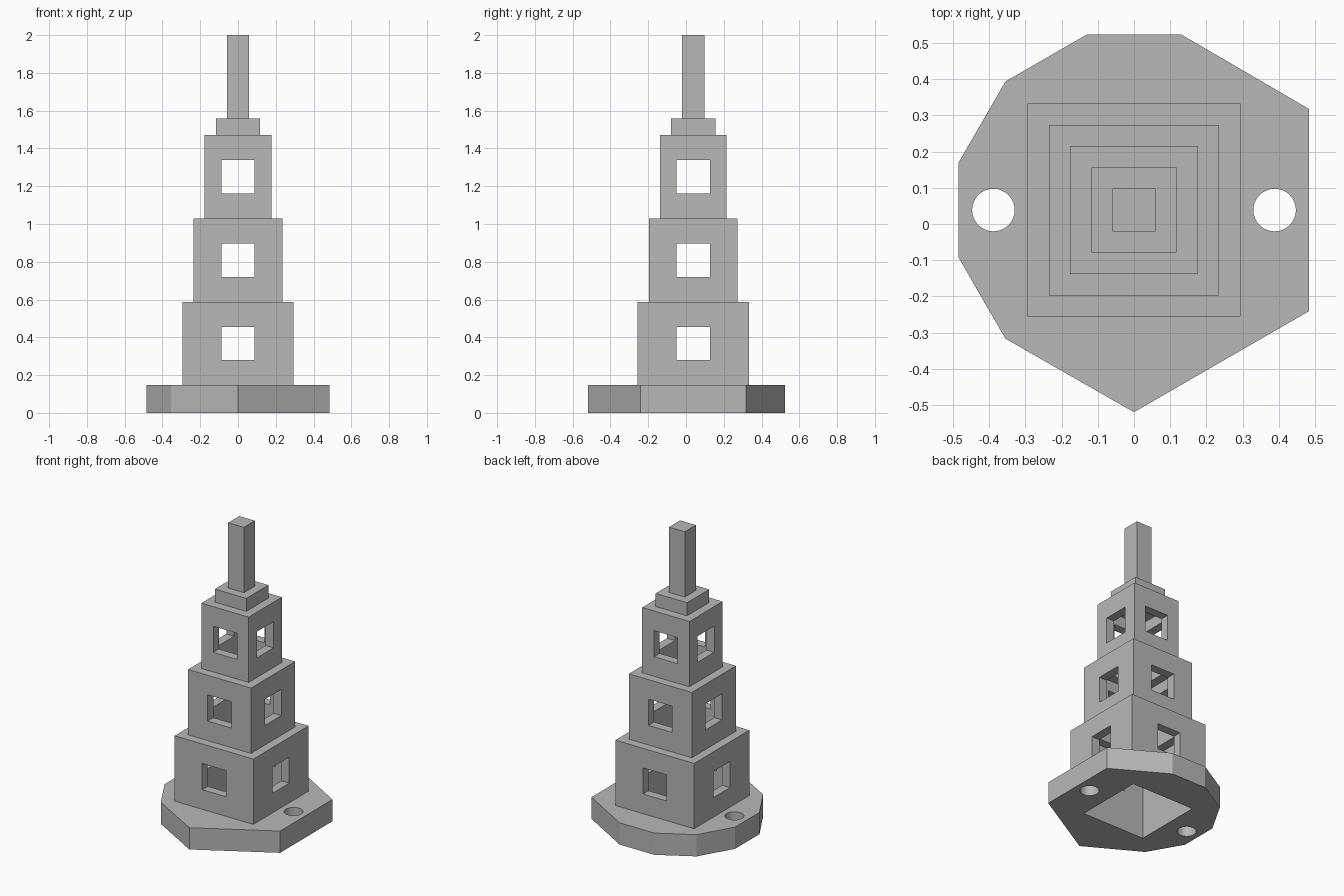
import bpy, bmesh, math
from mathutils import Vector

if "Cube" in bpy.data.objects:
    bpy.data.objects.remove(bpy.data.objects["Cube"])

U = 2 / 34            # module that all sizes are multiples of
CY = 0.0385           # tower axis in y
BASE = 2.5 * U        # plate thickness
TIER = 7.5 * U        # storey height

grey = bpy.data.materials.new("plain_grey")
grey.use_nodes = True
colour = (0.48, 0.48, 0.48, 1)
grey.diffuse_color = colour
grey.node_tree.nodes["Principled BSDF"].inputs["Base Color"].default_value = colour


def make_object(name, bm):
    bmesh.ops.recalc_face_normals(bm, faces=bm.faces[:])
    mesh = bpy.data.meshes.new(name)
    bm.to_mesh(mesh)
    bm.free()
    mesh.materials.append(grey)
    ob = bpy.data.objects.new(name, mesh)
    bpy.context.collection.objects.link(ob)
    return ob


def prism(name, outline, z0, z1):
    bm = bmesh.new()
    low = bm.faces.new([bm.verts.new((x, y, z0)) for x, y in outline])
    top = bmesh.ops.extrude_face_region(bm, geom=[low])["geom"]
    bmesh.ops.translate(bm, vec=(0, 0, z1 - z0),
                        verts=[v for v in top if isinstance(v, bmesh.types.BMVert)])
    return make_object(name, bm)


def ngon(cx, cy, r, n, turn=0.0):
    return [(cx + r * math.cos(turn + math.tau * i / n),
             cy + r * math.sin(turn + math.tau * i / n)) for i in range(n)]


def box(name, hx, hy, z0, z1):
    return prism(name, [(-hx, CY - hy), (hx, CY - hy), (hx, CY + hy), (-hx, CY + hy)], z0, z1)


def square_shell(name, rings):
    """Stack of square rings, closed by the first and last ring."""
    bm = bmesh.new()
    loops = [[bm.verts.new((sx * h, CY + sy * h, z))
              for sx, sy in ((-1, -1), (1, -1), (1, 1), (-1, 1))] for h, z in rings]
    for a, b in zip(loops, loops[1:]):
        for i in range(4):
            j = (i + 1) % 4
            bm.faces.new((a[i], a[j], b[j], b[i]))
    bm.faces.new(loops[0])
    bm.faces.new(loops[-1])
    return make_object(name, bm)


def carve(target, cutters):
    for c in cutters:
        c.hide_render = True
        mod = target.modifiers.new("cut", 'BOOLEAN')
        mod.operation = 'DIFFERENCE'
        mod.solver = 'EXACT'
        mod.object = c
    bpy.context.view_layer.update()
    deps = bpy.context.evaluated_depsgraph_get()
    result = bpy.data.meshes.new_from_object(target.evaluated_get(deps))
    target.modifiers.clear()
    target.data = result
    for c in cutters:
        bpy.data.objects.remove(c)


# Base plate: rounded twelve-sided disc with three pointed corners
outline = []
for k in range(12):
    a = math.radians(15 + 30 * k)
    outline.append((0.502 * math.cos(a), CY + 0.502 * math.sin(a), k))
pointed = {0: 30, 1: None, 8: 270, 9: None, 10: 330, 11: None}
plate = []
for x, y, k in outline:
    if k not in pointed:
        plate.append((x, y))
    elif pointed[k] is not None:
        a = math.radians(pointed[k])
        plate.append((0.558 * math.cos(a), CY + 0.558 * math.sin(a)))
base = prism("base_plate", plate, 0, BASE)
holes = [prism("bolt_hole", ngon(s * 6.6 * U, CY, U, 32), -0.1, BASE + 0.1) for s in (-1, 1)]
carve(base, holes + [box("base_opening", 4 * U, 4 * U, -0.1, BASE + 0.1)])

# Hollow tower: three storeys with one-module walls, open at the bottom
inner, outer = [], []
for i in range(3):
    z0, z1 = BASE + i * TIER, BASE + (i + 1) * TIER
    outer += [((5 - i) * U, z0), ((5 - i) * U, z1)]
    inner += [((4 - i) * U, z0 - (U if i else 0)), ((4 - i) * U, z1 - U)]
tower = square_shell("tower_storeys", inner[::-1] + outer)

# Square windows through all four walls of each storey
windows = []
for i in range(3):
    mid = BASE + (i + 0.5) * TIER
    for hx, hy in ((1.5 * U, 0.5), (0.5, 1.5 * U)):
        windows.append(box("window_cutter", hx, hy, mid - 1.5 * U, mid + 1.5 * U))
carve(tower, windows)

# Cap and spire
top = BASE + 3 * TIER
box("cap", 2 * U, 2 * U, top, top + 1.5 * U)
box("spire", U, U, top + 1.5 * U, 2.0)
